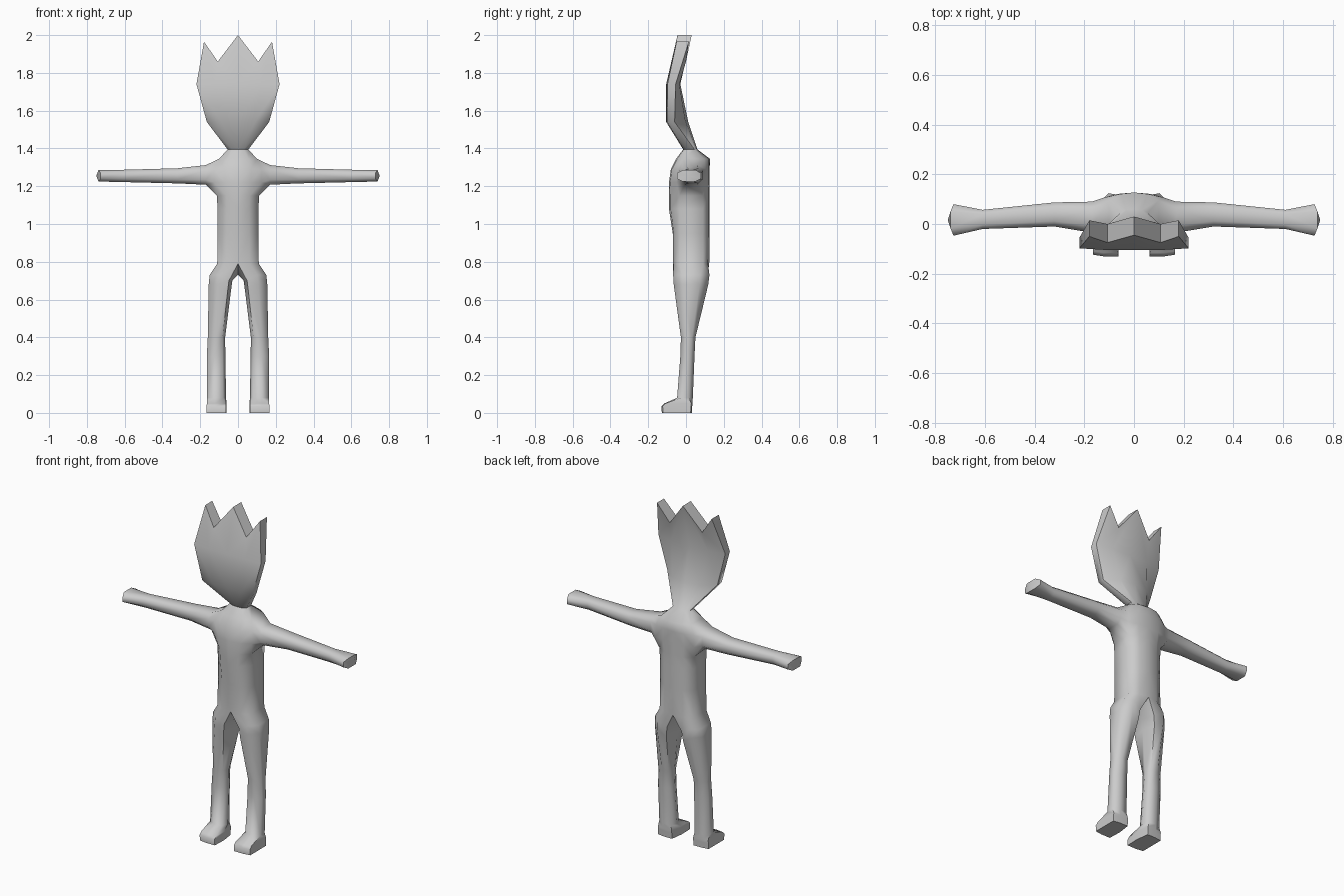
import bpy, bmesh, math

if "Cube" in bpy.data.objects:
    bpy.data.objects.remove(bpy.data.objects["Cube"])

grey = bpy.data.materials.new("plain grey")
grey.diffuse_color = (0.6, 0.6, 0.6, 1)
grey.use_nodes = True
grey.node_tree.nodes["Principled BSDF"].inputs["Base Color"].default_value = grey.diffuse_color

bm = bmesh.new()


def bridge(a, b, closed=True):
    """Join two rows of vertices with quads."""
    n = len(a)
    for i in range(n if closed else n - 1):
        j = (i + 1) % n
        bm.faces.new((a[i], a[j], b[j], b[i]))


def half_row(z, w, front, side_front, side_back, back):
    """Half cross-section, running from front centre round to back centre."""
    m = 0.55 * w
    pts = [(0, front), (m, front * 0.85 + side_front * 0.15), (w, side_front),
           (w, side_back), (m, back * 0.8 + side_back * 0.2), (0, back)]
    return [bm.verts.new((x, y, z)) for x, y in pts]


# Torso and neck: z, half width, front, side front, side back, back
torso = [half_row(*r) for r in (
    (0.79, 0.11, -0.07, -0.035, 0.09, 0.123),
    (0.95, 0.108, -0.07, -0.035, 0.09, 0.125),
    (1.08, 0.108, -0.09, -0.035, 0.09, 0.125),
    (1.15, 0.112, -0.09, -0.035, 0.09, 0.125),
    (1.22, 0.125, -0.09, -0.05, 0.105, 0.125),
    (1.29, 0.125, -0.08, -0.045, 0.105, 0.125),
    (1.345, 0.10, -0.052, -0.015, 0.095, 0.127),
    (1.395, 0.055, -0.015, 0.005, 0.045, 0.06))]
for k, (a, b) in enumerate(zip(torso, torso[1:])):
    if 3 <= k <= 5:                      # leave the arm opening on the side
        bridge(a[:3], b[:3], False)
        bridge(a[3:], b[3:], False)
    else:
        bridge(a, b, False)

# Head: a broad thin plate ending in three points
head = [torso[-1]] + [half_row(*r) for r in (
    (1.54, 0.165, -0.105, -0.10, -0.06, 0.012),
    (1.74, 0.22, -0.105, -0.098, -0.055, -0.03))]
crown = [(0, -0.045, 2.0), (0.107, -0.075, 1.86), (0.18, -0.05, 1.965),
         (0.18, 0.015, 1.965), (0.107, 0.0, 1.86), (0, 0.03, 2.0)]
head.append([bm.verts.new(p) for p in crown])
for a, b in zip(head, head[1:]):
    bridge(a, b, False)
t = head[-1]
bm.faces.new((t[0], t[1], t[4], t[5]))
bm.faces.new((t[1], t[2], t[3], t[4]))

# Arm: eight-sided rings (x, front, back, bottom, top)
ring = [torso[3][2], torso[3][3], torso[4][3], torso[5][3],
        torso[6][3], torso[6][2], torso[5][2], torso[4][2]]
for x, f, b, lo, hi in ((0.17, -0.035, 0.09, 1.208, 1.312),
                        (0.32, -0.01, 0.087, 1.215, 1.295),
                        (0.61, -0.02, 0.057, 1.222, 1.287),
                        (0.727, -0.047, 0.08, 1.225, 1.285)):
    m, h = (f + b) / 2, (b - f) / 2
    zc, zh = (lo + hi) / 2, (hi - lo) / 2
    shape = [(-.55, -1), (.55, -1), (1, -.5), (1, .5),
             (.55, 1), (-.55, 1), (-1, .5), (-1, -.5)]
    # The fist bulges outward slightly along its centre
    new = [bm.verts.new((x + (0.012 if x > 0.7 and abs(u) < 0.9 else 0),
                         m + h * u, zc + zh * v)) for u, v in shape]
    bridge(ring, new)
    ring = new
end = bm.verts.new((0.75, 0.016, 1.255))
for i in range(8):
    bm.faces.new((ring[i], ring[(i + 1) % 8], end))

# Leg: seven-sided rings (z, inner, outer, front, back)
crotch = bm.verts.new((0, 0.03, 0.73))
ring = torso[0] + [crotch]
for z, xi, xo, f, b in ((0.73, 0.03, 0.15, -0.068, 0.124),
                        (0.68, 0.038, 0.155, -0.065, 0.118),
                        (0.40, 0.068, 0.16, -0.027, 0.05),
                        (0.30, 0.067, 0.165, -0.03, 0.045),
                        (0.08, 0.063, 0.165, -0.047, 0.036),
                        (0.05, 0.061, 0.165, -0.115, 0.034),
                        (0.035, 0.060, 0.166, -0.13, 0.033),
                        (0.0, 0.060, 0.166, -0.128, 0.031)):
    w, d = xo - xi, b - f
    foot = z < 0.07
    k = 0.04 if foot else 0.25
    shape = [(0.15, 0.04), (0.6, 0.0), (1, k), (1, 1 - k),
             (0.6, 1.0), (0.15, 0.93), (0, 0.5)]
    if foot:
        shape[0], shape[5] = (0.03, 0.0), (0.1, 1.0)
    new = [bm.verts.new((xi + w * u, f + d * v,
                         0.70 if z == 0.73 and u < 0.2 else z)) for u, v in shape]
    if z == 0.68:
        for i in (0, 5, 6):
            new[i].co.z = 0.64
    bridge(ring, new)
    ring = new
bm.faces.new(ring)

# Mirror the half body and close the centre seam
bmesh.ops.mirror(bm, geom=bm.verts[:] + bm.edges[:] + bm.faces[:],
                 axis='X', merge_dist=0.0001)
bmesh.ops.remove_doubles(bm, verts=bm.verts[:], dist=0.0001)
bmesh.ops.recalc_face_normals(bm, faces=bm.faces[:])
mesh = bpy.data.meshes.new("figure_body")
bm.to_mesh(mesh)
bm.free()
mesh.materials.append(grey)
body = bpy.data.objects.new("figure_body", mesh)
bpy.context.collection.objects.link(body)
bpy.context.view_layer.objects.active = body
body.select_set(True)
bpy.ops.object.shade_smooth_by_angle(angle=math.radians(65))
